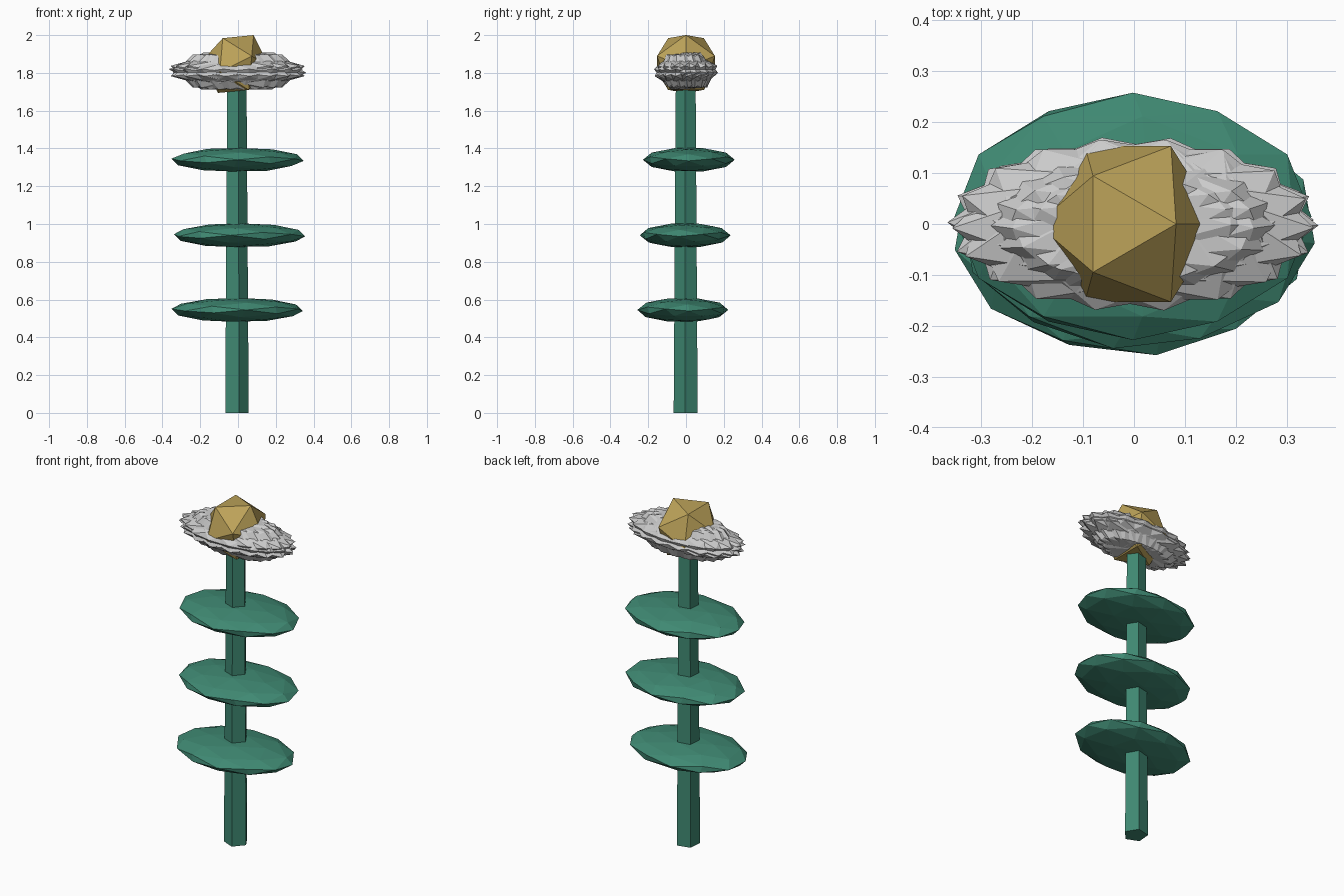
import bpy, bmesh, math, random
from mathutils import Matrix

if "Cube" in bpy.data.objects:
    bpy.data.objects.remove(bpy.data.objects["Cube"])

random.seed(4)
# Tips the icosphere from a corner at the top to an edge at the top
EDGE_UP = Matrix.Rotation(math.radians(31.717), 4, 'Y')


def material(name, color):
    m = bpy.data.materials.new(name)
    m.diffuse_color = (*color, 1)
    m.use_nodes = True
    m.node_tree.nodes["Principled BSDF"].inputs["Base Color"].default_value = m.diffuse_color
    return m


def finish(bm, name, mat=None):
    me = bpy.data.meshes.new(name)
    bm.to_mesh(me)
    bm.free()
    ob = bpy.data.objects.new(name, me)
    bpy.context.collection.objects.link(ob)
    if mat:
        me.materials.append(mat)
    return ob


def add_ico(bm, subdiv, loc, scale, turn=0):
    mat = (Matrix.Translation(loc) @ Matrix.Diagonal((*scale, 1))
           @ Matrix.Rotation(math.radians(turn), 4, 'Z') @ EDGE_UP)
    bmesh.ops.create_icosphere(bm, subdivisions=subdiv, radius=1, matrix=mat)


green = material("leaf_green", (0.05, 0.25, 0.17))
gold = material("gold", (0.50, 0.36, 0.10))

# Five-sided tapered stem
bm = bmesh.new()
lower, upper = [], []
for i in range(5):
    a = math.radians(-77 + 72 * i)
    lower.append(bm.verts.new((-0.010 + 0.067 * math.cos(a), 0.067 * math.sin(a), 0)))
    upper.append(bm.verts.new((-0.010 + 0.055 * math.cos(a), 0.055 * math.sin(a), 1.80)))
for i in range(5):
    j = (i + 1) % 5
    bm.faces.new((lower[i], lower[j], upper[j], upper[i]))
bm.faces.new(lower[::-1])
bm.faces.new(upper)
finish(bm, "stem", green)

# Three flat leaf discs
leaves = [(-0.005, -0.017, 0.545, 8), (0.008, -0.004, 0.94, -8), (-0.002, 0.015, 1.34, 0)]
for n, (x, y, z, turn) in enumerate(leaves):
    bm = bmesh.new()
    add_ico(bm, 2, (x, y, z), (0.352, 0.243, 0.065), turn)
    finish(bm, f"leaf_{n + 1}", green)

# Spiky petal ring: crystals turned about z, then squashed to one oval
bm = bmesh.new()
for k in range(9):
    add_ico(bm, 1, (-0.002, 0, 1.81), (0.366, 0.173, 0.115), 20 * k + random.uniform(-2, 2))
finish(bm, "petals")

# Faceted flower centre
bm = bmesh.new()
add_ico(bm, 1, (-0.012, 0, 1.847), (0.18, 0.18, 0.18))
finish(bm, "flower_centre", gold)
